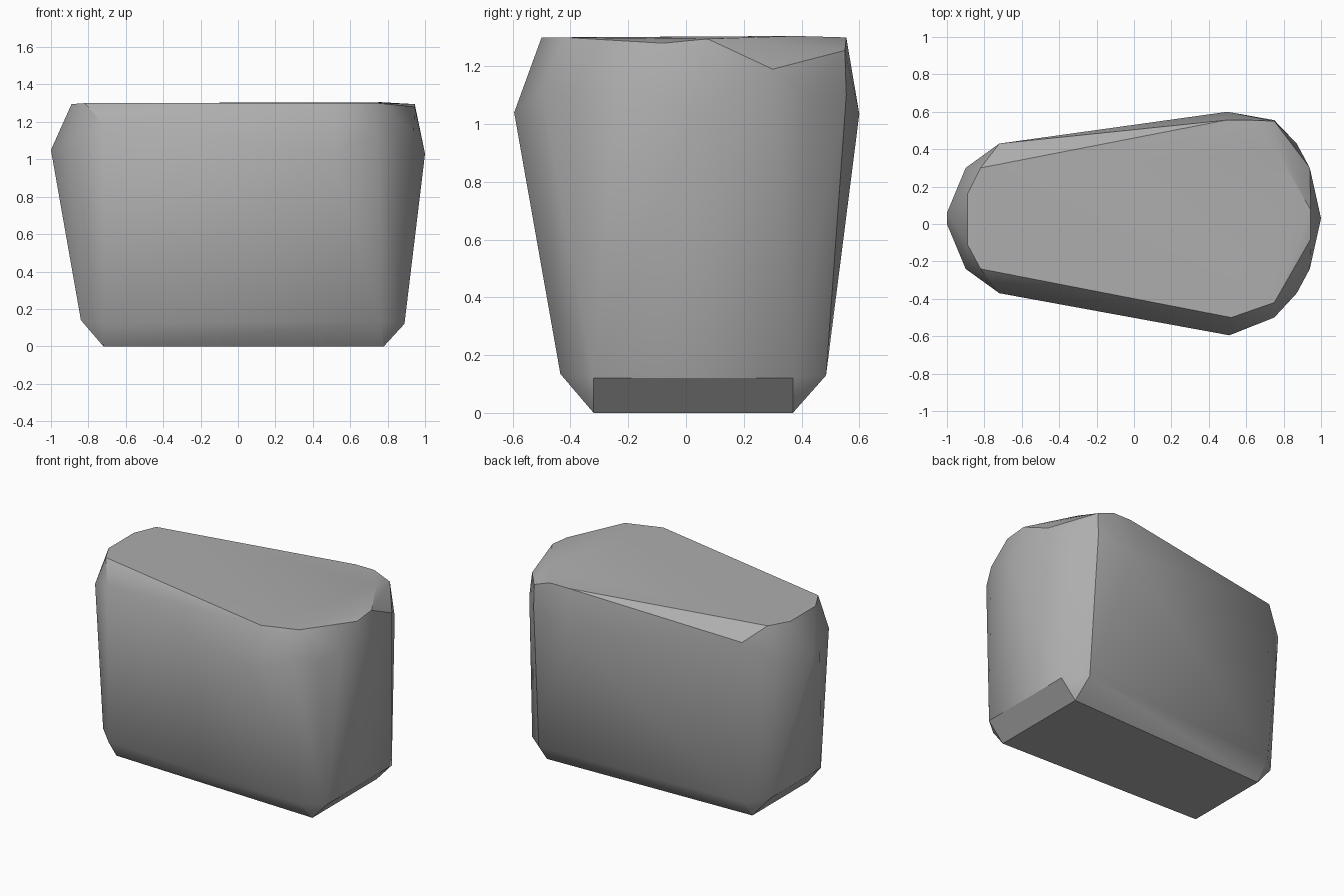
import bpy, bmesh, math

cube = bpy.data.objects.get("Cube")
if cube:
    bpy.data.objects.remove(cube, do_unlink=True)

stone = bpy.data.materials.new("stone_grey")
stone.use_nodes = True
grey = (0.42, 0.42, 0.42, 1)
stone.diffuse_color = grey
stone.node_tree.nodes["Principled BSDF"].inputs["Base Color"].default_value = grey

bm = bmesh.new()


def ring(points):
    for p in points:
        bm.verts.new(p)


# flat base
ring([(.78, -.32, 0), (.78, .37, 0), (-.72, -.27, 0), (-.72, .32, 0)])
# lower rim, above the bottom bevel
ring([(.89, -.32, .12), (.89, .37, .12), (.76, .485, .13), (.76, -.435, .135),
      (-.72, -.355, .125), (-.72, .415, .125), (-.84, -.24, .14), (-.84, .3, .14)])
# widest outline at the shoulder
ring([(-1, 0, 1.05), (-1, .06, 1.05), (-.9, .3, 1.1), (-.72, .43, 1.21),
      (.5, .6, 1.035), (.75, .555, 1.1), (.75, .55, 1.255), (.87, .43, 1.1),
      (.94, .3, 1.19), (1, .03, 1.03), (.94, -.24, 1.155), (.87, -.37, 1.1),
      (.75, -.5, 1.12), (.51, -.595, 1.04), (-.72, -.37, 1.19), (-.9, -.24, 1.1)])
# nearly flat top
ring([(-.89, .16, 1.295), (-.82, .3, 1.3), (.49, .555, 1.3), (.63, .555, 1.3),
      (.77, .38, 1.305), (.945, .075, 1.295), (.945, -.08, 1.28), (.75, -.42, 1.3),
      (.52, -.5, 1.3), (-.82, -.24, 1.3), (-.89, -.11, 1.295)])

# wrap the rings in one faceted shell
hull = bmesh.ops.convex_hull(bm, input=bm.verts[:])
spare = {v for v in hull["geom_interior"] + hull["geom_unused"]
         if isinstance(v, bmesh.types.BMVert)}
bmesh.ops.delete(bm, geom=list(spare), context="VERTS")
bmesh.ops.dissolve_limit(bm, angle_limit=math.radians(2), verts=bm.verts[:], edges=bm.edges[:])
bmesh.ops.recalc_face_normals(bm, faces=bm.faces[:])

mesh = bpy.data.meshes.new("boulder")
bm.to_mesh(mesh)
bm.free()
mesh.materials.append(stone)
boulder = bpy.data.objects.new("boulder", mesh)
bpy.context.collection.objects.link(boulder)
bpy.ops.object.select_all(action="DESELECT")
boulder.select_set(True)
bpy.context.view_layer.objects.active = boulder
bpy.ops.object.shade_smooth_by_angle(angle=math.radians(30))
